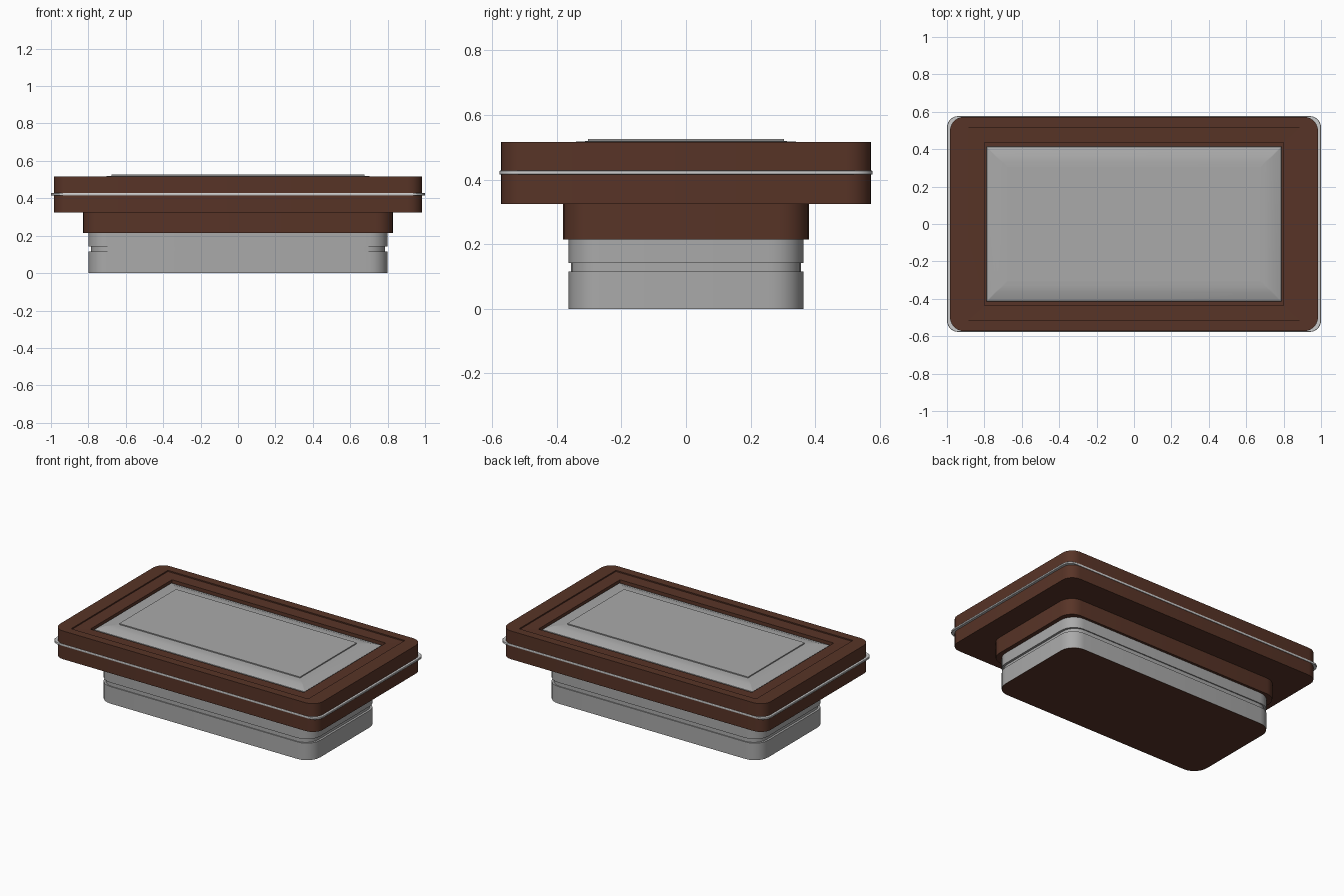
import bpy, bmesh, math

if "Cube" in bpy.data.objects:
    bpy.data.objects.remove(bpy.data.objects["Cube"])


def material(name, rgb):
    m = bpy.data.materials.new(name)
    m.diffuse_color = (*rgb, 1)
    m.use_nodes = True
    m.node_tree.nodes["Principled BSDF"].inputs["Base Color"].default_value = m.diffuse_color
    return m


brown = material("dark_wood", (0.097, 0.034, 0.020))
grey = material("mid_grey", (0.40, 0.40, 0.40))


def rounded_rect(hx, hy, r, n=6):
    """Counter-clockwise outline of a rounded rectangle."""
    pts = []
    for i, (sx, sy) in enumerate(((1, 1), (-1, 1), (-1, -1), (1, -1))):
        for k in range(n + 1):
            a = math.radians(90 * (i + k / n))
            pts.append((sx * (hx - r) + r * math.cos(a),
                        sy * (hy - r) + r * math.sin(a)))
    return pts


def loft(name, rings, mat=None, bottom=True, top=True):
    """Skin a stack of rounded rectangles given as (half x, half y, radius, z)."""
    bm = bmesh.new()
    loops = [[bm.verts.new((x, y, z)) for x, y in rounded_rect(hx, hy, r)]
             for hx, hy, r, z in rings]
    for a, b in zip(loops, loops[1:]):
        for i in range(len(a)):
            j = (i + 1) % len(a)
            bm.faces.new((a[i], a[j], b[j], b[i]))
    if bottom:
        bm.faces.new(loops[0][::-1])
    if top:
        bm.faces.new(loops[-1])
    me = bpy.data.meshes.new(name)
    bm.to_mesh(me)
    bm.free()
    ob = bpy.data.objects.new(name, me)
    bpy.context.collection.objects.link(ob)
    if mat:
        me.materials.append(mat)
    bpy.context.view_layer.objects.active = ob
    ob.select_set(True)
    bpy.ops.object.shade_smooth_by_angle(angle=math.radians(30))
    ob.select_set(False)
    return ob


# Grey foot with a shadow groove round it
loft("base", [(0.80, 0.363, 0.10, 0.0), (0.80, 0.363, 0.10, 0.115),
              (0.785, 0.356, 0.095, 0.115), (0.785, 0.356, 0.095, 0.142),
              (0.80, 0.363, 0.10, 0.142), (0.80, 0.363, 0.10, 0.218)],
     grey, bottom=False, top=False)

# Wooden underside of the foot
loft("base_bottom", [(0.799, 0.362, 0.10, 0.0), (0.799, 0.362, 0.10, 0.01)], brown)

# Wooden neck between foot and table top
loft("neck", [(0.828, 0.38, 0.09, 0.215), (0.828, 0.38, 0.09, 0.326)], brown)

# Wooden top: outer wall, rim, shallow step, then the recess for the panel
loft("table_top", [(0.984, 0.573, 0.075, 0.325), (0.984, 0.573, 0.075, 0.516),
                   (0.887, 0.517, 0.004, 0.516), (0.887, 0.517, 0.004, 0.508),
                   (0.80, 0.437, 0.004, 0.506), (0.80, 0.437, 0.004, 0.47)], brown)

# Thin, lighter metal band round the edge, squarer than the wood at the corners
loft("edge_band", [(0.975, 0.566, 0.06, 0.415), (0.998, 0.576, 0.06, 0.415),
                   (1.0, 0.577, 0.06, 0.417), (1.0, 0.577, 0.06, 0.426),
                   (0.998, 0.576, 0.06, 0.428), (0.975, 0.566, 0.06, 0.428)],
     bottom=False, top=False)

# Grey inset panel with sloped edges and a slightly raised centre
loft("inset_panel", [(0.789, 0.415, 0.004, 0.471), (0.787, 0.413, 0.004, 0.497),
                     (0.74, 0.365, 0.004, 0.515), (0.70, 0.33, 0.004, 0.518),
                     (0.677, 0.304, 0.003, 0.519), (0.677, 0.304, 0.003, 0.526)],
     grey, bottom=False)
